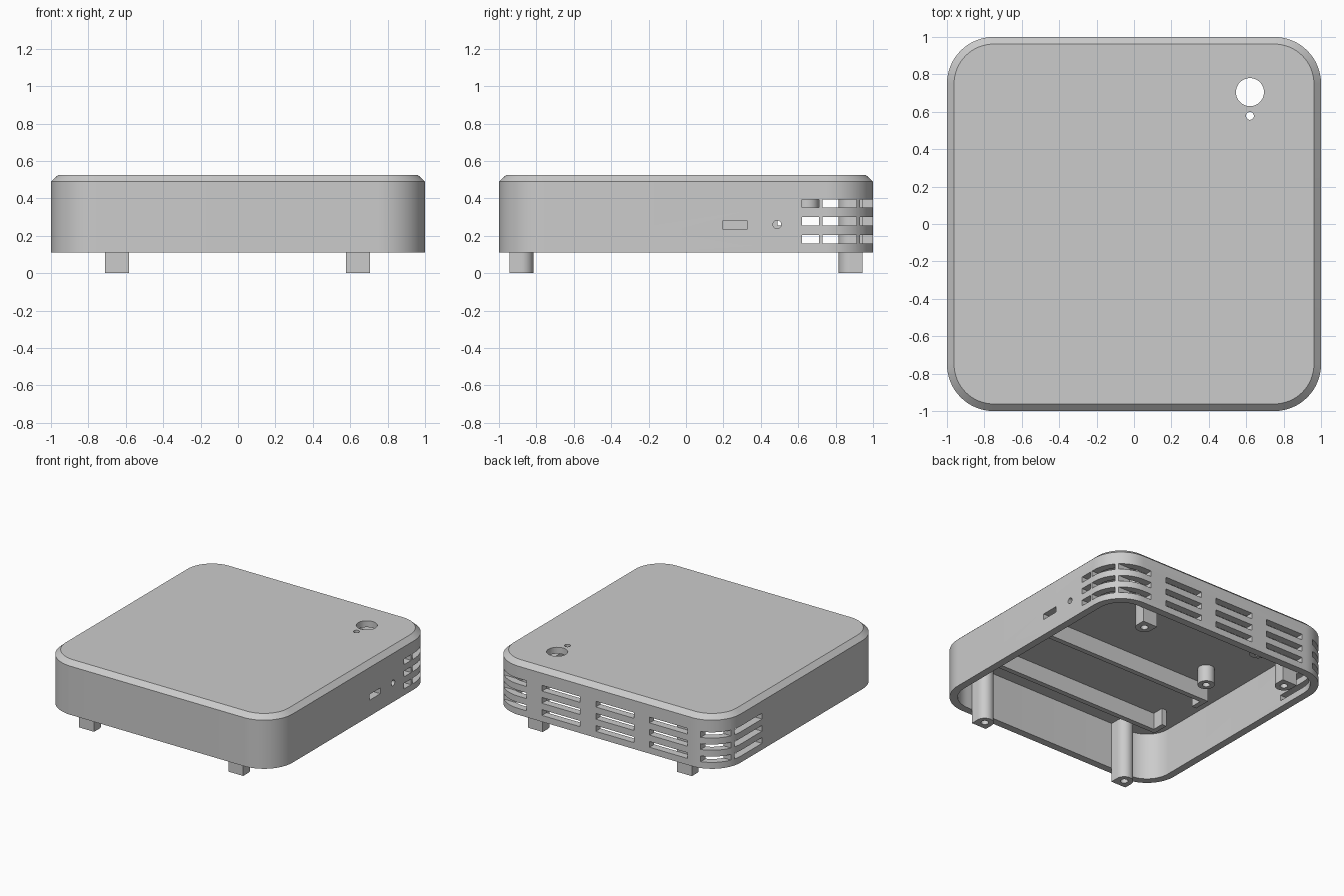
import bpy, bmesh
from math import cos, sin, pi, radians

cube = bpy.data.objects.get("Cube")
if cube:
    bpy.data.objects.remove(cube, do_unlink=True)

grey = bpy.data.materials.new("light grey plastic")
grey.use_nodes = True
colour = (0.6, 0.6, 0.6, 1)
grey.diffuse_color = colour
grey.node_tree.nodes["Principled BSDF"].inputs["Base Color"].default_value = colour

BASE, TOP = 0.11, 0.525          # casing height range
WALL, CEILING = 0.058, 0.475     # wall thickness and underside of the lid
HANG = 0.345                     # lower end of the inner posts and rails


def finish(name, bm, smooth=True):
    bmesh.ops.recalc_face_normals(bm, faces=bm.faces)
    mesh = bpy.data.meshes.new(name)
    bm.to_mesh(mesh)
    bm.free()
    mesh.materials.append(grey)
    ob = bpy.data.objects.new(name, mesh)
    bpy.context.collection.objects.link(ob)
    if smooth:
        shade(ob)
    return ob


def activate(ob):
    bpy.ops.object.select_all(action='DESELECT')
    ob.select_set(True)
    bpy.context.view_layer.objects.active = ob


def shade(ob):
    activate(ob)
    bpy.ops.object.shade_smooth_by_angle(angle=radians(28))


def arc(cx, cy, r, start, end, n):
    return [(cx + r * cos(start + (end - start) * i / n),
             cy + r * sin(start + (end - start) * i / n)) for i in range(n + 1)]


def circle(cx, cy, r, n=32):
    return arc(cx, cy, r, 0, 2 * pi, n)[:-1]


def rounded_square(half, r, n=16):
    pts, c = [], half - r
    for k, (sx, sy) in enumerate([(1, 1), (-1, 1), (-1, -1), (1, -1)]):
        pts += arc(sx * c, sy * c, r, k * pi / 2, (k + 1) * pi / 2, n)
    return pts


def loft(bm, rings):
    """Skin a list of (outline, z) rings and cap both ends."""
    loops = [[bm.verts.new((x, y, z)) for x, y in pts] for pts, z in rings]
    for a, b in zip(loops, loops[1:]):
        for i in range(len(a)):
            j = (i + 1) % len(a)
            bm.faces.new((a[i], a[j], b[j], b[i]))
    bm.faces.new(loops[0][::-1])
    bm.faces.new(loops[-1])


def prism(bm, pts, z0, z1):
    loft(bm, [(pts, z0), (pts, z1)])


def box(bm, x0, x1, y0, y1, z0, z1):
    prism(bm, [(x0, y0), (x1, y0), (x1, y1), (x0, y1)], z0, z1)


def cut(ob, bm):
    cutter = finish("cutter", bm, False)
    cutter.hide_render = True
    mod = ob.modifiers.new("cut", 'BOOLEAN')
    mod.operation, mod.solver, mod.object = 'DIFFERENCE', 'EXACT', cutter
    activate(ob)
    bpy.ops.object.modifier_apply(modifier=mod.name)
    bpy.data.objects.remove(cutter, do_unlink=True)
    shade(ob)


# Casing with chamfered lid edge
bm = bmesh.new()
loft(bm, [(rounded_square(1, 0.25), BASE), (rounded_square(1, 0.25), 0.49),
          (rounded_square(0.962, 0.212), TOP)])
casing = finish("casing", bm, False)

# Hollow inside, open at the bottom
bm = bmesh.new()
prism(bm, rounded_square(1 - WALL, 0.25 - WALL), BASE - 0.1, CEILING)
cut(casing, bm)

# Three rows of vent slots along the back and around both back corners
FAR = 1.1
slots = [(0.9, FAR, 0.62, 0.71), (0.8, FAR, 0.73, 0.912), (0.68, FAR, 0.93, FAR),
         (-FAR, -0.82, 0.846, FAR), (-FAR, -0.85, 0.49, 0.815)]
slots += [(c - 0.165, c + 0.165, 0.9, FAR) for c in (0.38, -0.085, -0.55)]
bm = bmesh.new()
for row in range(3):
    z = 0.16 + 0.095 * row
    for slot in slots:
        box(bm, *slot, z, z + 0.045)

# Side port, side pin hole, lid button hole and lid light hole
box(bm, 0.9, FAR, 0.195, 0.33, 0.235, 0.28)
n = len(bm.verts)
prism(bm, circle(0, 0, 0.022), 0.9, FAR)
bm.verts.ensure_lookup_table()
for v in bm.verts[n:]:
    x, y, z = v.co
    v.co = (z, y + 0.487, x + 0.26)
prism(bm, circle(0.62, 0.705, 0.075, 48), 0.43, 0.6)
prism(bm, circle(0.62, 0.578, 0.021), 0.43, 0.6)
cut(casing, bm)


# Feet: square outside, half round towards the middle, with a screw hole
def foot(name, cx, side):
    r, cy = 0.064, 0.88
    pts = arc(cx, cy, r, pi, 2 * pi, 20) + [(cx + r, cy + r), (cx - r, cy + r)]
    bm = bmesh.new()
    prism(bm, [(x, side * y) for x, y in pts], 0, CEILING + 0.01)
    ob = finish(name, bm, False)
    bm = bmesh.new()
    prism(bm, circle(cx, side * cy, 0.027), -0.1, 0.2)
    cut(ob, bm)


for side, word in ((-1, "front"), (1, "back")):
    foot(word + "_left_foot", 0.642, side)
    foot(word + "_right_foot", -0.648, side)

# Board posts under the lid
for name, y in (("board_post_inner", 0.08), ("board_post_back", 0.65)):
    bm = bmesh.new()
    prism(bm, circle(-0.6, y, 0.06), HANG, CEILING + 0.01)
    ob = finish(name, bm, False)
    bm = bmesh.new()
    prism(bm, circle(-0.6, y, 0.027), HANG - 0.1, HANG + 0.1)
    cut(ob, bm)

# Rails under the lid, each with a short return at its end
for name, y, d in (("front_rail", -0.64, 1), ("middle_rail", -0.09, -1)):
    back, end, w = y - 0.04, -0.76, 0.04
    tip = y + 0.09 if d > 0 else back - 0.09
    near = back if d > 0 else y          # side away from the return
    face = y if d > 0 else back          # side the return grows from
    pts = [(end, near), (0.82, near), (0.82, face),
           (end + w, face), (end + w, tip), (end, tip)]
    bm = bmesh.new()
    prism(bm, pts, HANG, CEILING + 0.01)
    finish(name, bm)
